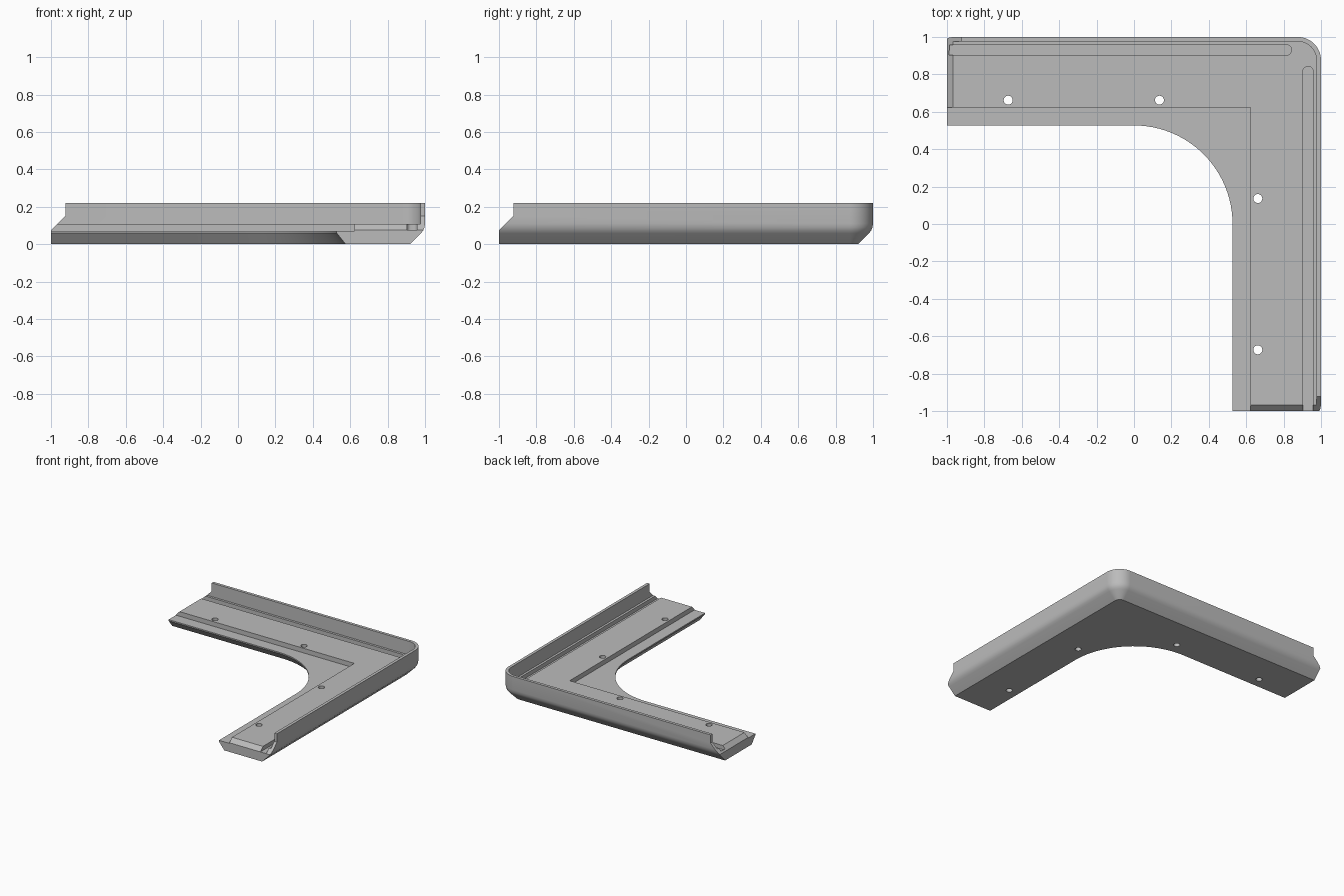
import bpy, bmesh, math
from mathutils import Vector

cube = bpy.data.objects.get("Cube")
if cube:
    bpy.data.objects.remove(cube, do_unlink=True)

grey = bpy.data.materials.new("plain grey")
grey.use_nodes = True
colour = (0.5, 0.5, 0.5, 1)
grey.diffuse_color = colour
grey.node_tree.nodes["Principled BSDF"].inputs["Base Color"].default_value = colour

ARC = 24


def make_object(name, bm):
    bmesh.ops.recalc_face_normals(bm, faces=bm.faces)
    mesh = bpy.data.meshes.new(name)
    bm.to_mesh(mesh)
    bm.free()
    mesh.materials.append(grey)
    ob = bpy.data.objects.new(name, mesh)
    bpy.context.collection.objects.link(ob)
    return ob


def rail(edge, radius, z):
    """L-shaped line at a distance from the axes, with a rounded elbow."""
    c = edge - radius
    pts = [Vector((-1, edge, z))]
    for i in range(ARC + 1):
        a = math.pi / 2 * (1 - i / ARC)
        pts.append(Vector((c + radius * math.cos(a), c + radius * math.sin(a), z)))
    return pts + [Vector((edge, -1, z))]


def prism(name, outline, depth):
    """Solid from a planar outline, extruded along a vector."""
    bm = bmesh.new()
    face = bm.faces.new([bm.verts.new(p) for p in outline])
    ext = bmesh.ops.extrude_face_region(bm, geom=[face])
    verts = [v for v in ext["geom"] if isinstance(v, bmesh.types.BMVert)]
    bmesh.ops.translate(bm, verts=verts, vec=depth)
    return make_object(name, bm)


# Cross-section of the corner piece: (edge distance, elbow radius, height)
OUT = 0.125
section = [
    # bevelled underside and outer wall
    (0.92, OUT - 0.08, 0), (0.978, OUT - 0.022, 0.058), (0.99, OUT - 0.01, 0.073),
    (0.997, OUT - 0.003, 0.09), (1, OUT, 0.11), (1, OUT, 0.22),
    # rim and raised floor, with its square inner corner
    (0.976, OUT - 0.024, 0.22), (0.976, OUT - 0.024, 0.108),
    (0.622, 0, 0.108), (0.622, 0, 0.07),
    # ledge and undercut inner edge
    (0.527, 0.527, 0.07), (0.527, 0.527, 0.06), (0.575, 0.575, 0),
]
bm = bmesh.new()
rails = [[bm.verts.new(p) for p in rail(*s)] for s in section]
for a, b in zip(rails, rails[1:] + rails[:1]):
    for i in range(len(a) - 1):
        bm.faces.new((a[i], a[i + 1], b[i + 1], b[i]))
for end in (0, -1):
    bm.faces.new([r[end] for r in rails])
bmesh.ops.remove_doubles(bm, verts=bm.verts, dist=1e-5)
body = make_object("corner_tray", bm)

cutters = []
# Sloped end cuts, one for each arm
end_cut = [(-1.1, -0.025), (-0.923, 0.152), (-0.923, 0.3), (-1.1, 0.3)]
cutters.append(prism("left_end_cut", [(t, 0.6, z) for t, z in end_cut], (0, 0.5, 0)))
cutters.append(prism("front_end_cut", [(0.6, t, z) for t, z in end_cut], (0.5, 0, 0)))

# Grooves beside the walls, rounded at their closed ends
r = 0.02
groove = [(-1.1, 0.904), (-1.1, 0.957)]
for centre, start in ((0.957 - r, 90), (0.904 + r, 0)):
    for i in range(7):
        a = math.radians(start - 15 * i)
        groove.append((0.84 - r + r * math.cos(a), centre + r * math.sin(a)))
cutters.append(prism("back_groove_cut", [(s, t, 0.075) for s, t in groove], (0, 0, 0.08)))
cutters.append(prism("right_groove_cut", [(t, s, 0.075) for s, t in groove], (0, 0, 0.08)))

# Screw holes through both arms
for s, t in ((-0.673, 0.662), (0.136, 0.662)):
    for x, y in ((s, t), (t, s)):
        ring = [(x + 0.024 * math.cos(k * math.pi / 12),
                 y + 0.024 * math.sin(k * math.pi / 12), -0.1) for k in range(24)]
        cutters.append(prism("screw_hole_cut", ring, (0, 0, 0.4)))

bpy.ops.object.select_all(action='DESELECT')
body.select_set(True)
bpy.context.view_layer.objects.active = body
for cutter in cutters:
    cutter.hide_render = True
    mod = body.modifiers.new("cut", 'BOOLEAN')
    mod.operation = 'DIFFERENCE'
    mod.solver = 'EXACT'
    mod.object = cutter
    bpy.ops.object.modifier_apply(modifier=mod.name)
    bpy.data.objects.remove(cutter, do_unlink=True)

bpy.ops.object.shade_smooth_by_angle(angle=math.radians(25))
